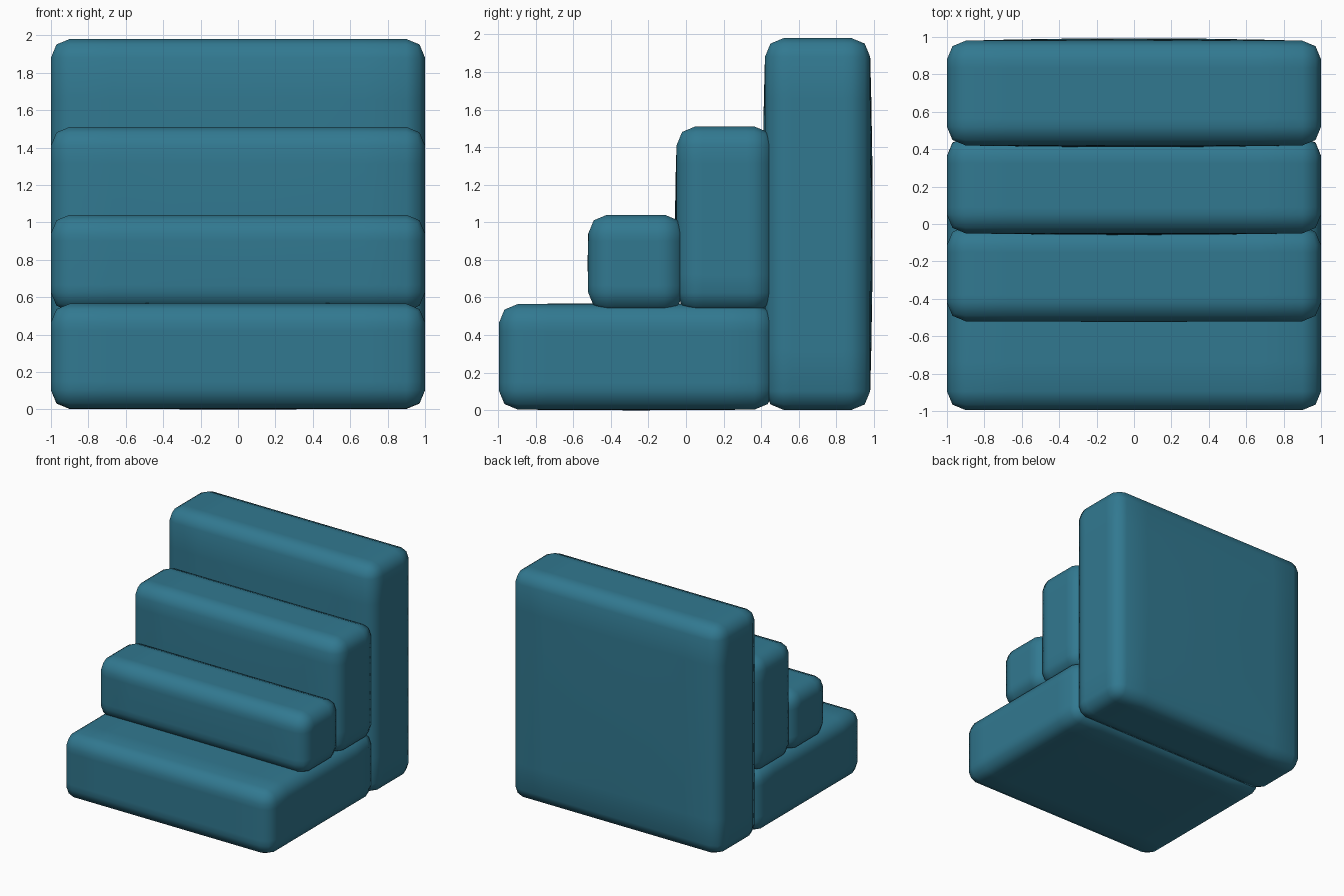
import bpy, bmesh
from mathutils import Vector

if "Cube" in bpy.data.objects:
    bpy.data.objects.remove(bpy.data.objects["Cube"])

teal = bpy.data.materials.new("teal vinyl")
teal.diffuse_color = (0.031, 0.19, 0.28, 1)
teal.use_nodes = True
teal.node_tree.nodes["Principled BSDF"].inputs["Base Color"].default_value = teal.diffuse_color

BEVEL = 0.1


def cushion(name, y0, y1, z0, z1, bulge_y=0.0, bulge_z=0.0):
    """Rounded foam block with slightly puffed large faces."""
    lo, hi = Vector((-1, y0, z0)), Vector((1, y1, z1))
    mid, half = (lo + hi) / 2, (hi - lo) / 2
    inner = half - Vector((BEVEL,) * 3)
    bm = bmesh.new()
    bmesh.ops.create_cube(bm, size=2)
    bmesh.ops.scale(bm, vec=half, verts=bm.verts)
    bmesh.ops.bevel(bm, geom=bm.edges[:], offset=BEVEL, segments=2,
                    profile=0.5, affect='EDGES')
    # cross cuts so that the faces can puff
    for axis in range(3):
        for f in (-0.75, -0.4, 0, 0.4, 0.75):
            co, no = Vector(), Vector()
            co[axis], no[axis] = f * inner[axis], 1
            bmesh.ops.bisect_plane(bm, geom=bm.verts[:] + bm.edges[:] + bm.faces[:],
                                   plane_co=co, plane_no=no)
    for v in bm.verts:
        start = v.co.copy()
        for axis, amount in ((1, bulge_y), (2, bulge_z)):
            if abs(start[axis]) > half[axis] - 0.001:
                w = 1
                for other in range(3):
                    if other != axis:
                        w *= max(0, 1 - (start[other] / inner[other]) ** 2)
                v.co[axis] += amount * w * (1 if start[axis] > 0 else -1)
    bmesh.ops.translate(bm, vec=mid, verts=bm.verts)
    bmesh.ops.recalc_face_normals(bm, faces=bm.faces[:])
    for f in bm.faces:
        f.smooth = True
    mesh = bpy.data.meshes.new(name)
    bm.to_mesh(mesh)
    bm.free()
    mesh.materials.append(teal)
    ob = bpy.data.objects.new(name, mesh)
    bpy.context.collection.objects.link(ob)


# base slab, two middle steps and the tall back block
cushion("base_step", -0.995, 0.465, 0.004, 0.565, 0.0, 0.004)
cushion("second_step", -0.52, -0.013, 0.525, 1.04, 0.003)
cushion("third_step", -0.05, 0.463, 0.525, 1.51, 0.008)
cushion("back_block", 0.42, 0.98, 0.002, 1.98, 0.013)
